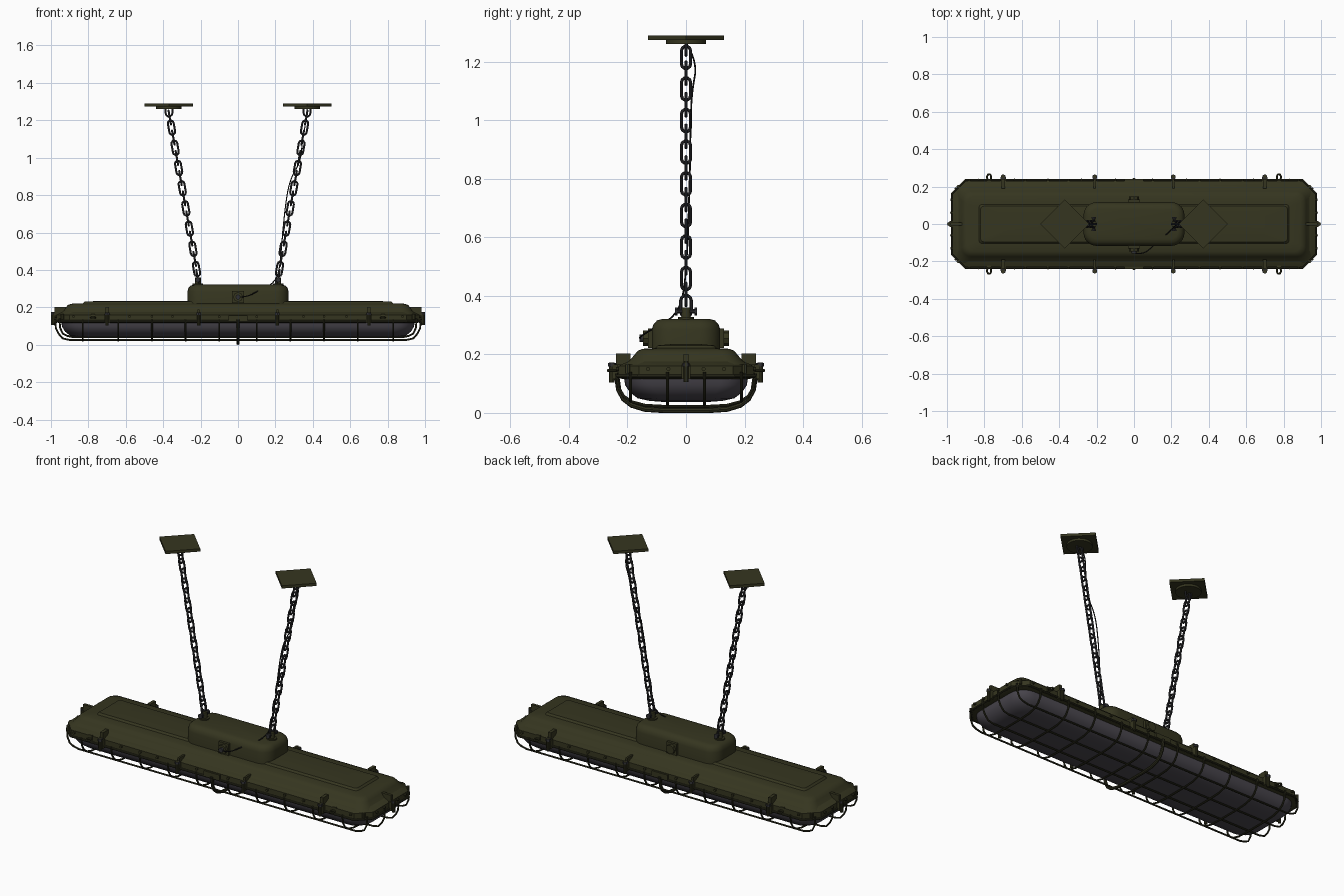
import bpy, bmesh, math
from mathutils import Vector, Matrix

cube = bpy.data.objects.get("Cube")
if cube:
    bpy.data.objects.remove(cube, do_unlink=True)


def material(name, rgb):
    m = bpy.data.materials.new(name)
    m.use_nodes = True
    m.diffuse_color = (*rgb, 1)
    m.node_tree.nodes["Principled BSDF"].inputs["Base Color"].default_value = (*rgb, 1)
    return m


OLIVE = material("olive_paint", (0.036, 0.036, 0.014))
CAGE = material("dark_olive_wire", (0.026, 0.026, 0.012))
GLASS = material("smoky_glass", (0.07, 0.064, 0.078))
STEEL = material("dark_steel", (0.03, 0.03, 0.034))
CABLE = material("black_cable", (0.012, 0.012, 0.012))


def add(name, mesh, mat):
    mesh.materials.clear()
    mesh.materials.append(mat)
    ob = bpy.data.objects.new(name, mesh)
    bpy.context.collection.objects.link(ob)
    bpy.ops.object.select_all(action='DESELECT')
    ob.select_set(True)
    bpy.context.view_layer.objects.active = ob
    bpy.ops.object.shade_smooth_by_angle(angle=math.radians(35))
    return ob


def from_bm(name, bm, mat):
    bmesh.ops.recalc_face_normals(bm, faces=bm.faces)
    me = bpy.data.meshes.new(name)
    bm.to_mesh(me)
    bm.free()
    return add(name, me, mat)


def outline(hx, hy, z, r, n):
    """Rectangle with rounded (or, for n = 1, chamfered) corners."""
    pts = []
    for q, (sx, sy) in enumerate([(1, 1), (-1, 1), (-1, -1), (1, -1)]):
        for i in range(n + 1):
            a = math.pi / 2 * (q + i / n)
            pts.append(Vector((sx * (hx - r) + r * math.cos(a), sy * (hy - r) + r * math.sin(a), z)))
    return pts


def loft(name, rings, n, mat):
    bm = bmesh.new()
    loops = [[bm.verts.new(p) for p in outline(*ring, n)] for ring in rings]
    count = len(loops[0])
    for a, b in zip(loops, loops[1:]):
        for i in range(count):
            j = (i + 1) % count
            bm.faces.new((a[i], a[j], b[j], b[i]))
    bm.faces.new(loops[0])
    bm.faces.new(loops[-1])
    return from_bm(name, bm, mat)


def tubes(name, paths, radius, mat, cyclic=False, smooth=False):
    """Round wires along several paths, joined into one mesh."""
    cu = bpy.data.curves.new(name + "_path", 'CURVE')
    cu.dimensions = '3D'
    cu.bevel_depth = radius
    cu.bevel_resolution = 2
    cu.use_fill_caps = True
    for path in paths:
        sp = cu.splines.new('NURBS' if smooth else 'POLY')
        sp.points.add(len(path) - 1)
        for pt, co in zip(sp.points, path):
            pt.co = (*co, 1)
        sp.use_cyclic_u = cyclic
        if smooth:
            sp.order_u = 3
            sp.use_endpoint_u = True
            sp.resolution_u = 6
    tmp = bpy.data.objects.new(name + "_path", cu)
    bpy.context.collection.objects.link(tmp)
    dg = bpy.context.evaluated_depsgraph_get()
    me = bpy.data.meshes.new_from_object(tmp.evaluated_get(dg))
    bpy.data.objects.remove(tmp, do_unlink=True)
    return add(name, me, mat)


def box(name, loc, size, mat, turn=0):
    bm = bmesh.new()
    bmesh.ops.create_cube(bm, size=1, matrix=Matrix.Translation(loc)
                          @ Matrix.Rotation(turn, 4, 'Z') @ Matrix.Diagonal((*size, 1)))
    return from_bm(name, bm, mat)


def cyl(name, loc, r, depth, mat, axis='Z', seg=16):
    rot = {'Z': Matrix(), 'Y': Matrix.Rotation(math.pi / 2, 4, 'X'), 'X': Matrix.Rotation(math.pi / 2, 4, 'Y')}
    bm = bmesh.new()
    bmesh.ops.create_cone(bm, cap_ends=True, segments=seg, radius1=r, radius2=r, depth=depth,
                          matrix=Matrix.Translation(loc) @ rot[axis])
    return from_bm(name, bm, mat)


# Housing: chamfered flange, sloping shoulder and raised roof
loft("housing_flange", [(0.955, 0.215, 0.115, 0.07), (0.97, 0.23, 0.12, 0.07), (0.97, 0.23, 0.16, 0.07),
                        (0.955, 0.215, 0.168, 0.065), (0.93, 0.185, 0.18, 0.05)], 1, OLIVE)
loft("housing_roof", [(0.95, 0.212, 0.165, 0.06), (0.932, 0.19, 0.182, 0.055), (0.92, 0.175, 0.2, 0.05),
                      (0.91, 0.165, 0.212, 0.045), (0.89, 0.148, 0.219, 0.035),
                      (0.83, 0.105, 0.221, 0.02), (0.82, 0.095, 0.231, 0.015), (0.7, 0.05, 0.235, 0.01)], 4, OLIVE)
loft("glass_cover", [(0.945, 0.212, 0.12, 0.09), (0.94, 0.208, 0.095, 0.09), (0.925, 0.192, 0.07, 0.09),
                     (0.9, 0.165, 0.05, 0.085), (0.87, 0.125, 0.041, 0.07), (0.8, 0.07, 0.037, 0.04)], 6, GLASS)
loft("ballast_box", [(0.27, 0.117, 0.2, 0.07), (0.27, 0.117, 0.285, 0.07), (0.265, 0.111, 0.303, 0.065),
                     (0.253, 0.099, 0.316, 0.055), (0.235, 0.08, 0.321, 0.04)], 6, OLIVE)

# Wire cage
def hoop(x, drop):
    half = [(0.238, 0.135), (0.23, 0.085), (0.213, 0.057), (0.185, 0.038), (0.14, 0.026), (0.07, 0.022)]
    half = [(y, z - drop * (0.13 - z) / 0.1) for y, z in half]
    return [(x, -y, z) for y, z in half] + [(x, y, z) for y, z in reversed(half)]


def runner(y, reach, low):
    half = [(reach, 0.14), (reach - 0.004, 0.09), (reach - 0.018, 0.06), (reach - 0.04, low + 0.008), (reach - 0.075, low)]
    return [(-x, y, z) for x, z in half] + [(x, y, z) for x, z in reversed(half)]


tubes("cage_hoops", [hoop(s * x, 0) for s in (-1, 1) for x in (0.1, 0.28, 0.46, 0.64, 0.83)], 0.005, CAGE)
tubes("cage_centre_hoop", [hoop(0, 0.013)], 0.009, CAGE)
tubes("cage_runners", [runner(s * y, r, z) for s in (-1, 1)
                       for y, r, z in ((0.063, 0.978, 0.026), (0.19, 0.955, 0.04))], 0.005, CAGE)
tubes("cage_rim", [outline(0.972, 0.234, 0.125, 0.07, 1)], 0.006, CAGE, cyclic=True)

# Side clamps, hinge eyes and rim screws
for s in (-1, 1):
    for t in (-1, 1):
        for x, top in ((0.7, 0.2), (0.21, 0.185)):
            w = 0.03 if x > 0.5 else 0.018
            box("clamp_lever", (s * x, t * 0.215, (0.16 + top) / 2), (w * 0.6, 0.05, top - 0.155), OLIVE)
            box("clamp_plate", (s * x, t * 0.24, 0.14), (w, 0.022, 0.05), OLIVE)
            cyl("clamp_bolt", (s * x, t * 0.254, 0.138), 0.009, 0.07, OLIVE, seg=10)
            cyl("clamp_nut", (s * x, t * 0.252, 0.165), 0.014, 0.012, STEEL, seg=6)
        ring = [(s * 0.775 + 0.011 * math.cos(a), t * (0.25 + 0.016 * math.sin(a)), 0.145)
                for a in (math.tau * i / 16 for i in range(16))]
        tubes("hinge_eye", [ring], 0.005, OLIVE, cyclic=True)
        box("hinge_lug", (s * 0.775, t * 0.224, 0.15), (0.022, 0.02, 0.03), OLIVE)
        for x in (0.1, 0.35, 0.46, 0.58, 0.88):
            cyl("rim_screw", (s * x, t * 0.232, 0.15), 0.007, 0.016, OLIVE, 'Y', 8)
        for y in (0.06, 0.13):
            cyl("rim_screw", (s * 0.972, t * y, 0.15), 0.007, 0.016, OLIVE, 'X', 8)
        cyl("corner_screw", (s * 0.94, t * 0.2, 0.15), 0.009, 0.03, OLIVE, seg=8)
    # End clamps
    box("end_clamp_lever", (s * 0.95, 0, 0.178), (0.06, 0.016, 0.045), OLIVE)
    box("end_clamp_plate", (s * 0.977, 0, 0.14), (0.02, 0.03, 0.05), OLIVE)
    cyl("end_clamp_bolt", (s * 0.99, 0, 0.14), 0.009, 0.07, OLIVE, seg=10)
    cyl("end_clamp_nut", (s * 0.988, 0, 0.165), 0.012, 0.012, STEEL, seg=6)
    # Centre latch of the cage
    box("centre_latch", (0, s * 0.234, 0.143), (0.1, 0.012, 0.028), OLIVE)

# Cable glands on both sides of the box
for s in (-1, 1):
    box("gland_base", (0, s * 0.118, 0.255), (0.064, 0.024, 0.066), OLIVE)
    cyl("gland_nut", (0, s * 0.135, 0.255), 0.026, 0.024, OLIVE, 'Y', 8)
cyl("gland_tip", (0, -0.15, 0.255), 0.013, 0.018, STEEL, 'Y', 12)

# Suspension: ceiling plates, hooks, chains and shackles
def link(centre, along, side, length, width):
    """Stadium-shaped closed loop."""
    pts = []
    for k in range(12):
        a = math.pi * (k % 6) / 5 + (math.pi if k >= 6 else 0)
        end = 1 if k < 6 else -1
        v = width / 2 * math.sin(a) + end * (length - width) / 2
        pts.append(centre + along * v + side * (width / 2 * math.cos(a)))
    return pts


for s in (-1, 1):
    box("ceiling_plate", (s * 0.37, 0, 1.282), (0.184, 0.184, 0.016), OLIVE, math.pi / 4)
    cyl("plate_boss", (s * 0.37, 0, 1.268), 0.068, 0.014, OLIVE, seg=24)
    top, low = Vector((s * 0.365, 0, 1.215)), Vector((s * 0.222, 0, 0.405))
    along = (top - low).normalized()
    y = Vector((0, 1, 0))
    across = along.cross(y)
    count = 16
    chain = [link(low.lerp(top, i / (count - 1)), along, y if i % 2 else across, 0.078, 0.031)
             for i in range(count)]
    tubes("chain", chain, 0.0055, STEEL, cyclic=True)
    tubes("ceiling_hook", [link(Vector((s * 0.369, 0, 1.25)), Vector((0, 0, 1)), Vector((1, 0, 0)), 0.06, 0.036)],
          0.005, STEEL, cyclic=True)
    tubes("shackle", [link(Vector((s * 0.217, 0, 0.365)), along, y, 0.075, 0.036)], 0.0055, STEEL, cyclic=True)
    cyl("shackle_pin", (s * 0.215, 0, 0.347), 0.008, 0.075, STEEL, 'Y', 10)
    for t in (-1, 1):
        cyl("pin_head", (s * 0.215, t * 0.033, 0.347), 0.014, 0.009, STEEL, 'Y', 6)
    cyl("eye_post", (s * 0.215, 0, 0.335), 0.016, 0.05, OLIVE, seg=12)
    cyl("eye_washer", (s * 0.215, 0, 0.322), 0.027, 0.01, OLIVE, seg=16)

# Supply cable from the front gland up along the left chain
tubes("supply_cable", [[(0, -0.155, 0.255), (0.05, -0.165, 0.255), (0.11, -0.11, 0.29), (0.18, -0.05, 0.32),
                        (0.22, -0.01, 0.38), (0.235, 0.005, 0.55), (0.25, 0.01, 0.72), (0.275, 0.015, 0.88),
                        (0.335, 0.015, 0.98), (0.345, 0.02, 1.1), (0.365, 0.04, 1.2), (0.37, 0, 1.265)]],
      0.003, CABLE, smooth=True)
